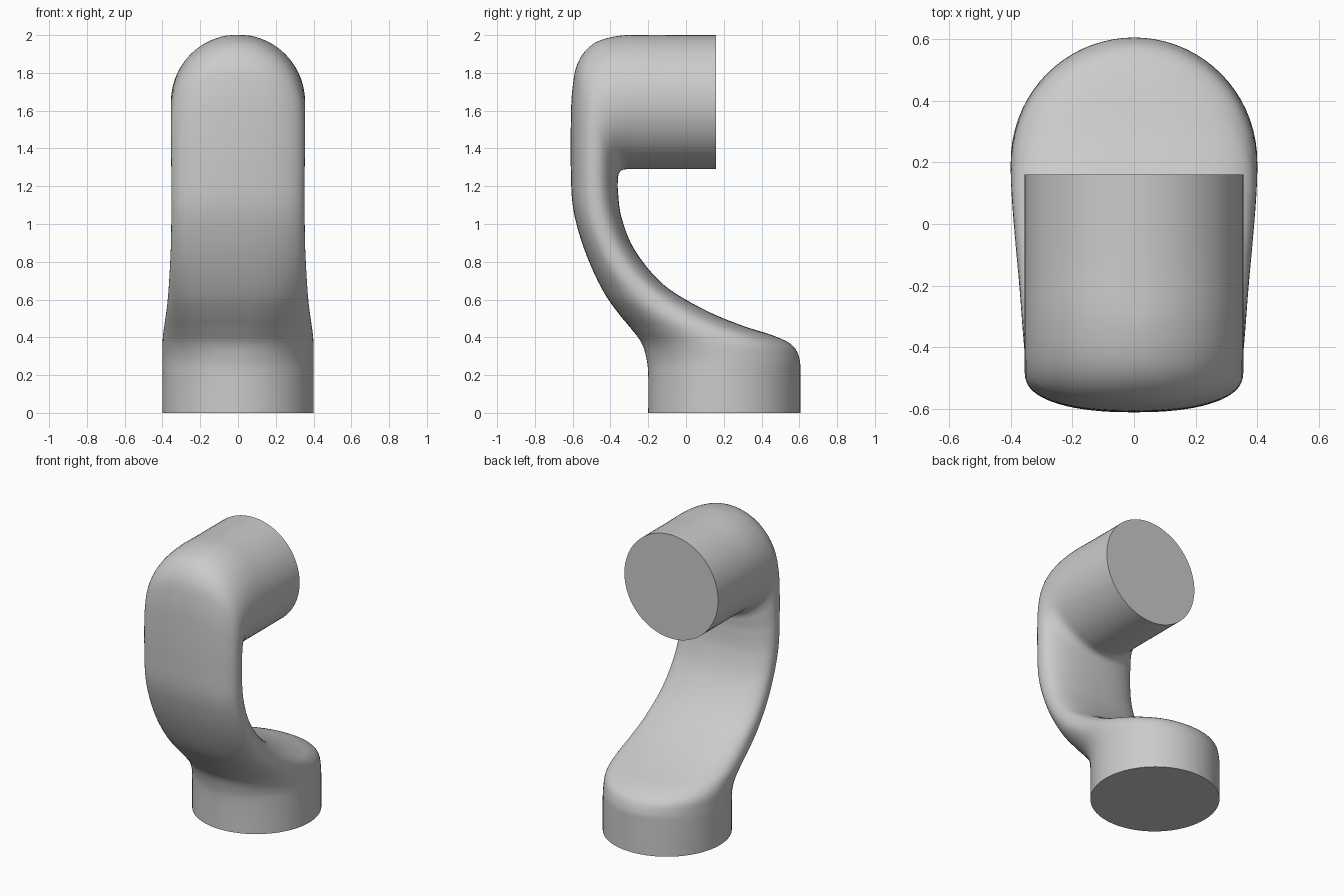
import bpy, bmesh, math
from mathutils import Vector

default_cube = bpy.data.objects.get("Cube")
if default_cube:
    bpy.data.objects.remove(default_cube, do_unlink=True)

AROUND = 72
STEPS = 7

# Sections from the foot to the open end of the head:
# front point (y, z), back point (y, z), half width, roundness (2 = ellipse)
SECTIONS = [
    (-.2, 0, .605, 0, .4, 2),
    (-.2, .2, .605, .2, .4, 2),
    (-.21, .29, .6, .29, .4, 2),
    (-.235, .37, .56, .36, .4, 2.1),
    (-.29, .445, .46, .41, .395, 2.2),
    (-.36, .53, .29, .465, .385, 2.3),
    (-.43, .63, .09, .55, .373, 2.4),
    (-.5, .77, -.12, .68, .363, 2.4),
    (-.56, .93, -.27, .86, .355, 2.4),
    (-.6, 1.1, -.34, 1.03, .353, 2.4),
    (-.61, 1.3, -.36, 1.17, .353, 2.3),
    (-.61, 1.52, -.36, 1.24, .354, 2.3),
    (-.602, 1.71, -.355, 1.267, .355, 2.2),
    (-.57, 1.86, -.34, 1.284, .355, 2.1),
    (-.48, 1.96, -.315, 1.29, .355, 2),
    (-.32, 2, -.26, 1.29, .355, 2),
    (-.1, 2, -.1, 1.29, .355, 2),
    (.16, 2, .16, 1.29, .355, 2),
]


def smooth_between(a, b, c, d, t):
    """Catmull-Rom blend from b to c."""
    return b + t * ((c - a) / 2
                    + t * ((2 * a - 5 * b + 4 * c - d) / 2
                           + t * (3 * b - a - 3 * c + d) / 2))


def refine(keys):
    """Add smoothly blended sections between the given ones."""
    keys = [Vector(k) for k in keys]
    last = len(keys) - 1
    rows = []
    for i in range(last):
        a, b = keys[max(i - 1, 0)], keys[i]
        c, d = keys[i + 1], keys[min(i + 2, last)]
        rows += [smooth_between(a, b, c, d, s / STEPS) for s in range(STEPS)]
    return rows + [keys[last]]


def rounded(value, power):
    return math.copysign(abs(value) ** (2 / power), value)


def section_ring(bm, row):
    """One closed ring lying between its front and back points."""
    front = Vector((0, row[0], row[1]))
    back = Vector((0, row[2], row[3]))
    centre, reach = (front + back) / 2, (back - front) / 2
    side = Vector((row[4], 0, 0))
    ring = []
    for k in range(AROUND):
        angle = math.tau * k / AROUND
        point = (centre + reach * rounded(math.cos(angle), row[5])
                 + side * rounded(math.sin(angle), row[5]))
        point.z = min(point.z, 2)
        ring.append(bm.verts.new(point))
    return ring


def loft(name, keys, material):
    bm = bmesh.new()
    rings = [section_ring(bm, row) for row in refine(keys)]
    for low, high in zip(rings, rings[1:]):
        for k in range(AROUND):
            n = (k + 1) % AROUND
            bm.faces.new((low[k], low[n], high[n], high[k]))
    # flat end caps
    bm.faces.new(rings[0])
    bm.faces.new(rings[-1])
    bmesh.ops.recalc_face_normals(bm, faces=bm.faces)
    mesh = bpy.data.meshes.new(name)
    bm.to_mesh(mesh)
    bm.free()
    mesh.materials.append(material)
    obj = bpy.data.objects.new(name, mesh)
    bpy.context.collection.objects.link(obj)
    return obj


# Plain grey surface
grey = bpy.data.materials.new("plain_grey")
grey.use_nodes = True
colour = (.6, .6, .6, 1)
grey.diffuse_color = colour
for node in grey.node_tree.nodes:
    if node.type == 'BSDF_PRINCIPLED':
        node.inputs["Base Color"].default_value = colour

# Round foot, curved arm and round head in one flowing body
body = loft("curved_arm_body", SECTIONS, grey)
for obj in bpy.context.selected_objects:
    obj.select_set(False)
body.select_set(True)
bpy.context.view_layer.objects.active = body
bpy.ops.object.shade_smooth_by_angle(angle=math.radians(50))
